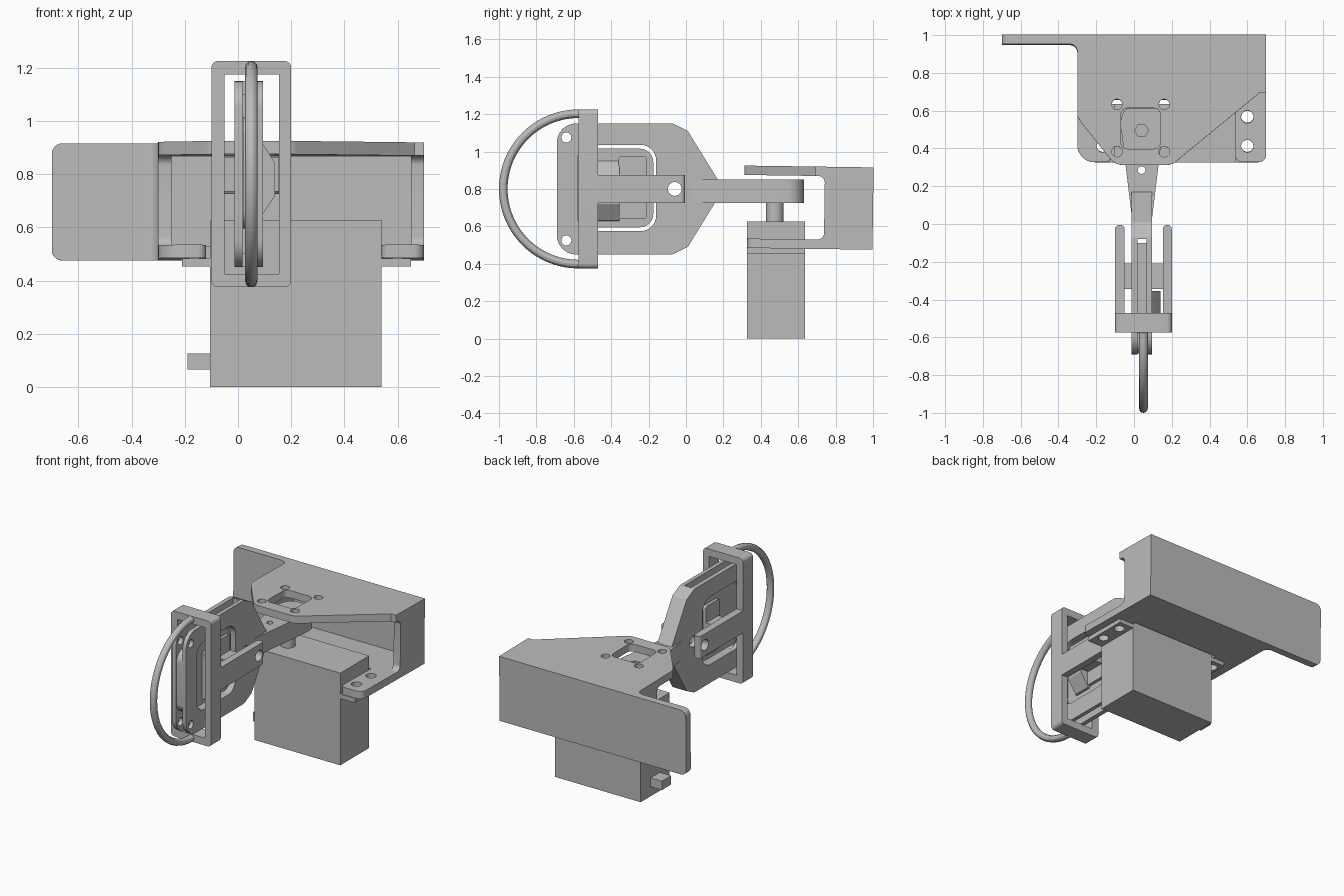
import bpy, bmesh, math
from mathutils import Vector, Matrix

cube = bpy.data.objects.get("Cube")
if cube:
    bpy.data.objects.remove(cube, do_unlink=True)

grey = bpy.data.materials.new("plain grey")
grey.use_nodes = True
COLOUR = (0.5, 0.5, 0.5, 1)
grey.diffuse_color = COLOUR
grey.node_tree.nodes["Principled BSDF"].inputs["Base Color"].default_value = COLOUR


def rounded(points, steps=6):
    """Round each (u, v, radius) corner of a profile."""
    out = []
    for i, p in enumerate(points):
        c = Vector(p[:2])
        if len(p) < 3:
            out.append(c)
            continue
        a = (Vector(points[i - 1][:2]) - c).normalized()
        b = (Vector(points[(i + 1) % len(points)][:2]) - c).normalized()
        half = a.angle(b) / 2
        mid = c + (a + b).normalized() * p[2] / math.sin(half)
        s, e = c + a * p[2] / math.tan(half) - mid, c + b * p[2] / math.tan(half) - mid
        out += [mid + s.lerp(e, k / steps).normalized() * p[2] for k in range(steps + 1)]
    return out


def rect(u0, u1, v0, v1, r=0):
    corners = [(u0, v0), (u1, v0), (u1, v1), (u0, v1)]
    return [c + (r,) for c in corners] if r else corners


def circle(u, v, r, n=24):
    return [(u + r * math.cos(math.tau * k / n), v + r * math.sin(math.tau * k / n)) for k in range(n)]


def prism(name, points, axis, lo, hi):
    """Extrude a profile along an axis: x takes (y, z), y takes (x, z), z takes (x, y)."""
    place = {"x": lambda u, v, w: (w, u, v), "y": lambda u, v, w: (u, w, v), "z": lambda u, v, w: (u, v, w)}[axis]
    bm = bmesh.new()
    pts = rounded(points)
    rings = [[bm.verts.new(place(p[0], p[1], w)) for p in pts] for w in (lo, hi)]
    for ring in rings:
        bm.faces.new(ring)
    for i in range(len(pts)):
        bm.faces.new((rings[0][i - 1], rings[0][i], rings[1][i], rings[1][i - 1]))
    bmesh.ops.recalc_face_normals(bm, faces=bm.faces)
    mesh = bpy.data.meshes.new(name)
    bm.to_mesh(mesh)
    bm.free()
    mesh.materials.append(grey)
    obj = bpy.data.objects.new(name, mesh)
    bpy.context.collection.objects.link(obj)
    return obj


def cut(obj, axis, profiles, lo=-2, hi=2):
    """Cut profiles through a part and keep the plain mesh."""
    for pts in profiles:
        tool = prism("cutter", pts, axis, lo, hi)
        tool.hide_render = True
        mod = obj.modifiers.new("cut", "BOOLEAN")
        mod.operation, mod.solver, mod.object = "DIFFERENCE", "EXACT", tool
        bpy.context.view_layer.update()
        mesh = bpy.data.meshes.new_from_object(obj.evaluated_get(bpy.context.evaluated_depsgraph_get()))
        obj.modifiers.clear()
        obj.data = mesh
        bpy.data.objects.remove(tool, do_unlink=True)
    return obj


# Mounting bracket, tipped very slightly
LOW, TOP = 0.48, 0.92
holes = [(x, y) for x in (-0.165, 0.6) for y in (0.415, 0.57)]
back = prism("back_plate", [(-0.7, LOW, 0.04), (0.7, LOW), (0.7, TOP), (-0.7, TOP, 0.04)], "y", 0.95, 1)
top = prism("bracket_top", [(-0.3, 1), (-0.3, 0.56, 0.08), (-0.1, 0.31, 0.08), (0.2, 0.31, 0.08),
                            (0.7, 0.72, 0.06), (0.7, 1)], "z", TOP - 0.05, TOP)
cut(top, "z", [rect(-0.07, 0.14, 0.395, 0.61, 0.035)]
    + [circle(x, y, 0.028) for x in (-0.09, 0.16) for y in (0.38, 0.63)])
bottom = prism("bracket_bottom", [(-0.3, 1), (-0.3, 0.33, 0.09), (-0.12, 0.33, 0.03), (-0.12, 0.66), (0.54, 0.66),
                                  (0.54, 0.33, 0.03), (0.7, 0.33, 0.04), (0.7, 1)], "z", LOW, LOW + 0.05)
cut(bottom, "z", [circle(x, y, 0.033) for x, y in holes])
side = [(1, LOW), (0.69, LOW), (0.69, LOW + 0.05), (0.74, LOW + 0.05, 0.035),
        (0.74, TOP - 0.05, 0.035), (0.69, TOP - 0.05), (0.69, TOP), (1, TOP)]
walls = [prism(n, side, "x", x, x + 0.05) for n, x in (("right_wall", -0.3), ("left_wall", 0.65))]
fillet = prism("wall_fillet", [(-0.28, 0.85), (-0.3, 0.85), (-0.3, 0.95, 0.04), (-0.36, 0.95), (-0.36, 0.99),
                               (-0.28, 0.99)], "z", LOW, TOP)
pivot = Vector((0, 0.65, 0.7))
tilt = Matrix.Translation(pivot) @ Matrix.Rotation(-0.0143, 4, "X") @ Matrix.Translation(-pivot)
for part in [back, top, bottom, fillet] + walls:
    part.data.transform(tilt)

# Drive motor
prism("motor_body", rect(-0.105, 0.54, 0.325, 0.635), "z", 0, 0.625)
for name, x0, x1 in (("right_ear", -0.21, -0.1), ("left_ear", 0.535, 0.65)):
    cut(prism(name, rect(x0, x1, 0.325, 0.635), "z", 0.453, 0.483), "z", [circle(x, y, 0.033) for x, y in holes])
prism("cable_plug", rect(0.43, 0.53, 0.065, 0.125), "x", -0.19, -0.1)
prism("motor_shaft", circle(0.0425, 0.475, 0.047), "z", 0.62, 0.74)

# Swinging arm
C = 0.0425
arm = prism("swing_arm", [(C - 0.053, 0.03), (C + 0.053, 0.03), (C + 0.11, 0.5), (C + 0.11, 0.63, 0.08),
                          (C - 0.11, 0.63, 0.08), (C - 0.11, 0.5)], "z", 0.725, 0.85)
cut(arm, "z", [circle(0.04, 0.495, 0.036, 6)], 0.83, 1)
cut(arm, "z", [circle(0.04, 0.285, 0.02)])

# Jaw block: two cheeks with a slot between them
window = rect(-0.58, -0.16, 0.575, 1.035, 0.08)
upper = [(-0.69, 1.15, 0.1), (-0.07, 1.15, 0.05), (0.01, 1.11), (0.17, 0.85)]
jaw_outline = upper + [(p[0], 1.6 - p[1]) + p[2:] for p in reversed(upper)]
jaw = prism("jaw_block", jaw_outline, "x", C - 0.055, C + 0.052)
cut(jaw, "z", [rect(C - 0.025, C + 0.025, -1, -0.08)])
cut(jaw, "x", [window, circle(-0.06, 0.8, 0.037)] + [circle(-0.64, z, 0.027) for z in (0.525, 1.075)])
core = prism("jaw_core", [(-0.58, 1.1), (-0.1, 1.1), (-0.1, 0.5), (-0.58, 0.5)], "x", C - 0.026, C + 0.026)
cut(core, "x", [rect(-0.57, -0.16, 0.575, 1.035, 0.08)])
prism("slider", rect(-0.685, -0.175, 0.595, 1.015, 0.07), "x", C - 0.024, C + 0.024)
prism("slider_block", rect(-0.36, -0.21, 0.64, 0.975, 0.015), "x", C - 0.045, C + 0.045)
prism("side_knob", [(0.03, 0.985), (0.08, 0.935), (0.14, 0.84), (0.14, 0.72), (0.08, 0.63), (0.03, 0.62)],
      "y", -0.48, -0.355)
prism("cross_bar", rect(-0.345, -0.21, 0.735, 0.865), "x", -0.06, 0.16)

# Guide frame with two arms
frame = prism("guide_frame", rect(-0.1, 0.2, 0.375, 1.225, 0.025), "y", -0.575, -0.47)
cut(frame, "y", [rect(-0.05, 0.155, 0.425, 1.175)])
for name, x0, x1 in (("right_frame_arm", -0.1, -0.05), ("left_frame_arm", 0.153, 0.2)):
    bar = prism(name, [(x0, -0.48), (x1, -0.48), (x1, -0.005, 0.022), (x0, -0.005, 0.022)], "z", 0.725, 0.875)
    cut(bar, "x", [circle(-0.06, 0.8, 0.037)])

# Half-round hoop
curve = bpy.data.curves.new("hoop", "CURVE")
curve.dimensions, curve.bevel_depth, curve.bevel_resolution = "3D", 0.023, 4
curve.use_fill_caps = True
spline = curve.splines.new("POLY")
N = 40
spline.points.add(N + 1)
path = [(0.05, -0.575 - 0.402 * math.sin(math.pi * k / N), 0.8 + 0.402 * math.cos(math.pi * k / N))
        for k in range(N + 1)]
path.append((0.05, -0.55, path[-1][2]))
for point, co in zip(spline.points, path):
    point.co = co + (1,)
curve.materials.append(grey)
hoop = bpy.data.objects.new("hoop", curve)
bpy.context.collection.objects.link(hoop)
bpy.context.view_layer.update()
hoop_mesh = bpy.data.meshes.new_from_object(hoop.evaluated_get(bpy.context.evaluated_depsgraph_get()))
bpy.data.objects.remove(hoop, do_unlink=True)
hoop = bpy.data.objects.new("hoop", hoop_mesh)
bpy.context.collection.objects.link(hoop)

# Smooth the round faces, keep the edges sharp
for obj in bpy.context.collection.objects:
    if obj.type == "MESH" and grey.name in obj.data.materials:
        obj.select_set(True)
        bpy.context.view_layer.objects.active = obj
bpy.ops.object.shade_smooth_by_angle(angle=math.radians(30))
